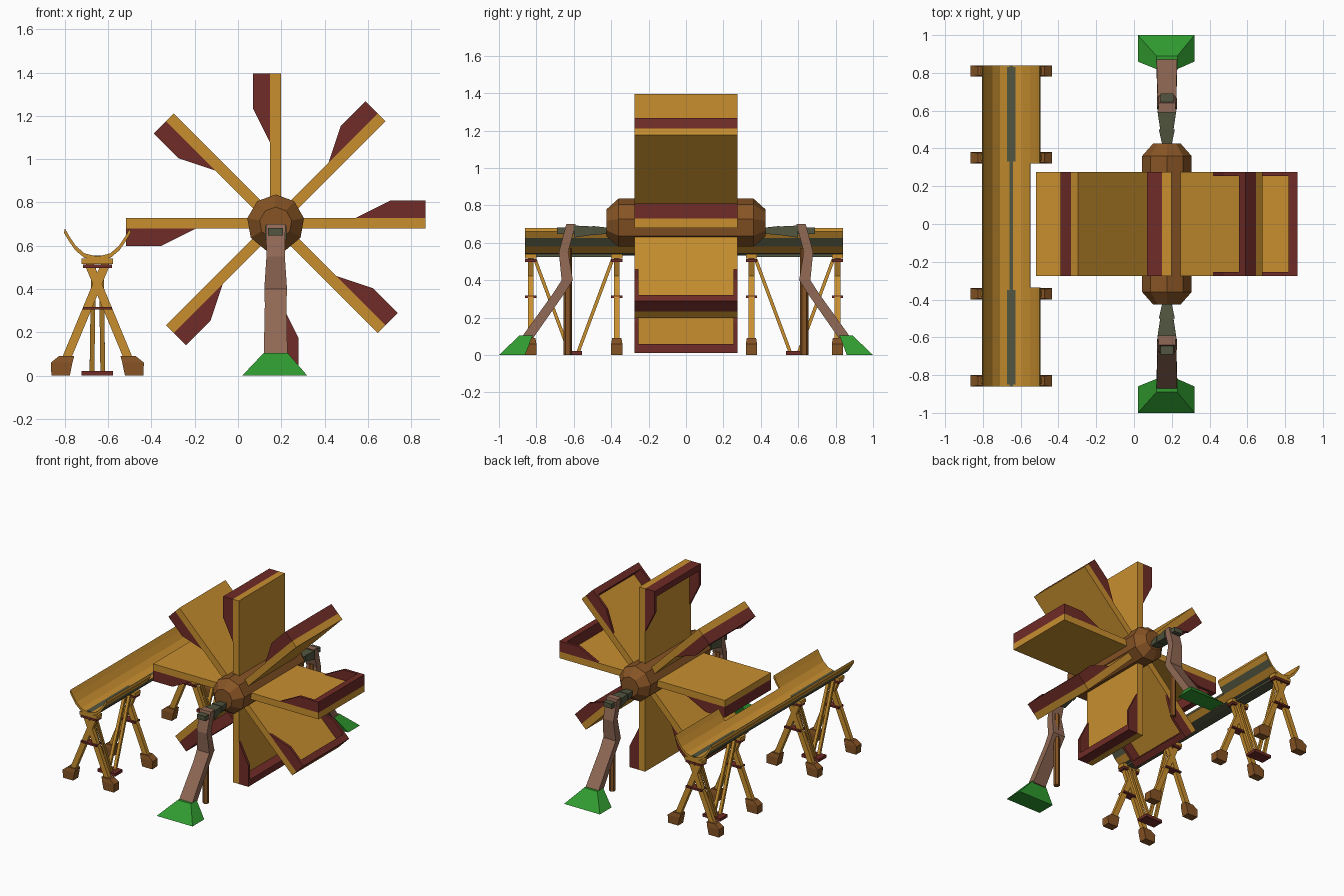
import bpy, bmesh
from math import sin, cos, pi
from mathutils import Vector

if "Cube" in bpy.data.objects:
    bpy.data.objects.remove(bpy.data.objects["Cube"], do_unlink=True)


def material(name, r, g, b):
    m = bpy.data.materials.new(name)
    m.use_nodes = True
    m.diffuse_color = (r, g, b, 1)
    m.node_tree.nodes["Principled BSDF"].inputs["Base Color"].default_value = (r, g, b, 1)
    return m


WOOD = material("golden wood", .58, .275, .028)
RED = material("dark red", .16, .025, .02)
BROWN = material("hub brown", .24, .088, .018)
CLAY = material("dusty brown", .28, .14, .09)
GREEN = material("green", .03, .33, .03)
GREY = material("olive grey", .085, .092, .05)


def loft(name, rings, *mats, rule=None):
    """Closed solid through equal-sized rings of points; rule picks a side's material."""
    bm = bmesh.new()
    loops = [[bm.verts.new(p) for p in ring] for ring in rings]
    n = len(loops[0])
    for a, b in zip(loops, loops[1:]):
        for i in range(n):
            j = (i + 1) % n
            f = bm.faces.new((a[i], a[j], b[j], b[i]))
            f.material_index = rule(i) if rule else 0
    bm.faces.new(loops[0])
    bm.faces.new(loops[-1])
    bmesh.ops.recalc_face_normals(bm, faces=bm.faces)
    mesh = bpy.data.meshes.new(name)
    bm.to_mesh(mesh)
    bm.free()
    for m in mats:
        mesh.materials.append(m)
    ob = bpy.data.objects.new(name, mesh)
    bpy.context.collection.objects.link(ob)
    return ob


def prism(name, profile, y0, y1, *mats, rule=None):
    return loft(name, [[(x, y, z) for x, z in profile] for y in (y0, y1)], *mats, rule=rule)


def rect(x, y, z, w, d):
    return [(x + i * w / 2, y + j * d / 2, z) for i, j in ((-1, -1), (1, -1), (1, 1), (-1, 1))]


def box(name, x, y, z0, z1, w, d, mat):
    return loft(name, [rect(x, y, z0, w, d), rect(x, y, z1, w, d)], mat)


def beam(name, p, q, side, w, d, mat, w2=None, d2=None):
    """Bar from p to q, w wide along side and d across it, optionally tapered."""
    p, q, side = Vector(p), Vector(q), Vector(side)
    other = (q - p).cross(side).normalized()
    rings = []
    for c, a, b in ((p, w, d), (q, w2 or w, d2 or d)):
        rings.append([c + side * (i * a / 2) + other * (j * b / 2)
                      for i, j in ((-1, -1), (1, -1), (1, 1), (-1, 1))])
    return loft(name, rings, mat)


# Wheel hub: nine-sided barrel with chamfered ends
CX, CZ = .174, .704
loft("hub", [[(CX + r * sin(2 * pi * i / 9), y, CZ + r * cos(2 * pi * i / 9)) for i in range(9)]
             for y, r in ((-.425, .075), (-.36, .133), (.36, .133), (.425, .075))], BROWN)

# Eight paddles, each with a tip wall and two side walls
HALF = .275
for k in range(8):
    a = k * pi / 4

    def turned(points):
        return [(CX + u * cos(a) - t * sin(a), CZ + u * sin(a) + t * cos(a)) for u, t in points]

    prism("paddle_board", turned([(.05, -.025), (.692, -.025), (.692, .025), (.05, .025)]),
          -HALF, HALF, WOOD)
    prism("paddle_tip_wall", turned([(.645, .025), (.692, .025), (.692, .105), (.645, .105)]),
          -HALF, HALF, RED)
    cheek = turned([(.37, .025), (.692, .025), (.692, .105), (.53, .105)])
    for s in (-1, 1):
        prism("paddle_side_wall", cheek, s * (HALF - .02), s * HALF, RED)

# Wheel supports, mirrored front to back
for s in (-1, 1):
    end = "front" if s < 0 else "back"
    path = [(.615, .70, .09, .05), (.655, .55, .085, .05), (.635, .40, .105, .06),
            (.68, .33, .1, .06), (.85, .09, .11, .065)]
    loft(end + "_support_leg", [rect(CX, s * y, z, w, d) for y, z, w, d in path], CLAY)
    loft(end + "_foot", [rect(.17, s * .93, 0, .3, .14), rect(CX, s * .855, .105, .11, .07)], GREEN)
    beam(end + "_axle_tip", (CX, s * .41, .665), (CX, s * .5, .665), (1, 0, 0),
         .045, .03, GREY, .085, .05)
    beam(end + "_axle_block", (CX, s * .5, .665), (CX, s * .6, .66), (1, 0, 0),
         .07, .045, GREY, .1, .065)
    beam(end + "_axle_end", (CX, s * .6, .665), (CX, s * .69, .665), (1, 0, 0), .07, .035, GREY)
    loft(end + "_post", [[(CX + .022 * sin(i * pi / 3), s * .632 + .022 * cos(i * pi / 3), z)
                          for i in range(6)] for z in (0, .57)], BROWN)

# Water trough: plank channel in three lengths, the middle one cut low beside the wheel
TX = -.65
half = [(.15, .68), (.13, .645), (.1, .6), (.06, .565), (.01, .552)]
section = [(-d, z) for d, z in half] + half[::-1]


def trough(name, points, y0, y1):
    n = len(points)
    inner = [(TX + d, z) for d, z in points]
    outer = [(TX + d * 1.03, z - .02) for d, z in points][::-1]

    def plank(i):
        if i < n - 1:
            return int(i == 4)                     # inside: only the bottom strip is grey
        j = 2 * n - 2 - i                          # outside: alternate planks are grey
        return int(j in (1, 3, 4, 5, 7))

    prism(name, inner + outer, y0, y1, WOOD, GREY, rule=plank)


trough("front_trough", section, -.86, -.335)
trough("middle_trough", section[:-2], -.335, .32)
trough("back_trough", section, .32, .84)

# Trestles under the end lengths of the trough
for end, ys in (("front", (-.83, -.37)), ("back", (.35, .81))):
    mid = sum(ys) / 2
    box(end + "_ground_plate", TX, mid, 0, .022, .145, .09, RED)
    box(end + "_keel", TX, mid, .525, .555, .08, .5, GREY)
    for y in ys:
        for s in (-1, 1):
            beam(end + "_trestle_leg", (TX + s * .155, y, .05), (TX - s * .04, y, .52),
                 (0, 1, 0), .03, .04, WOOD)
            loft(end + "_trestle_foot", [rect(TX + s * .17, y, 0, .085, .06),
                                         rect(TX + s * .165, y, .06, .1, .06),
                                         rect(TX + s * .142, y, .09, .07, .05)], BROWN)
            beam(end + "_brace", (TX + s * .025, mid + (y - mid) * .1, .015),
                 (TX + s * .018, mid + (y - mid) * .9, .51), (1, 0, 0), .022, .018, WOOD)
        box(end + "_trestle_cap", TX, y, .515, .54, .145, .06, WOOD)
        box(end + "_upper_clamp", TX, y, .497, .513, .135, .06, RED)
        box(end + "_lower_clamp", TX, y, .305, .318, .135, .06, RED)
